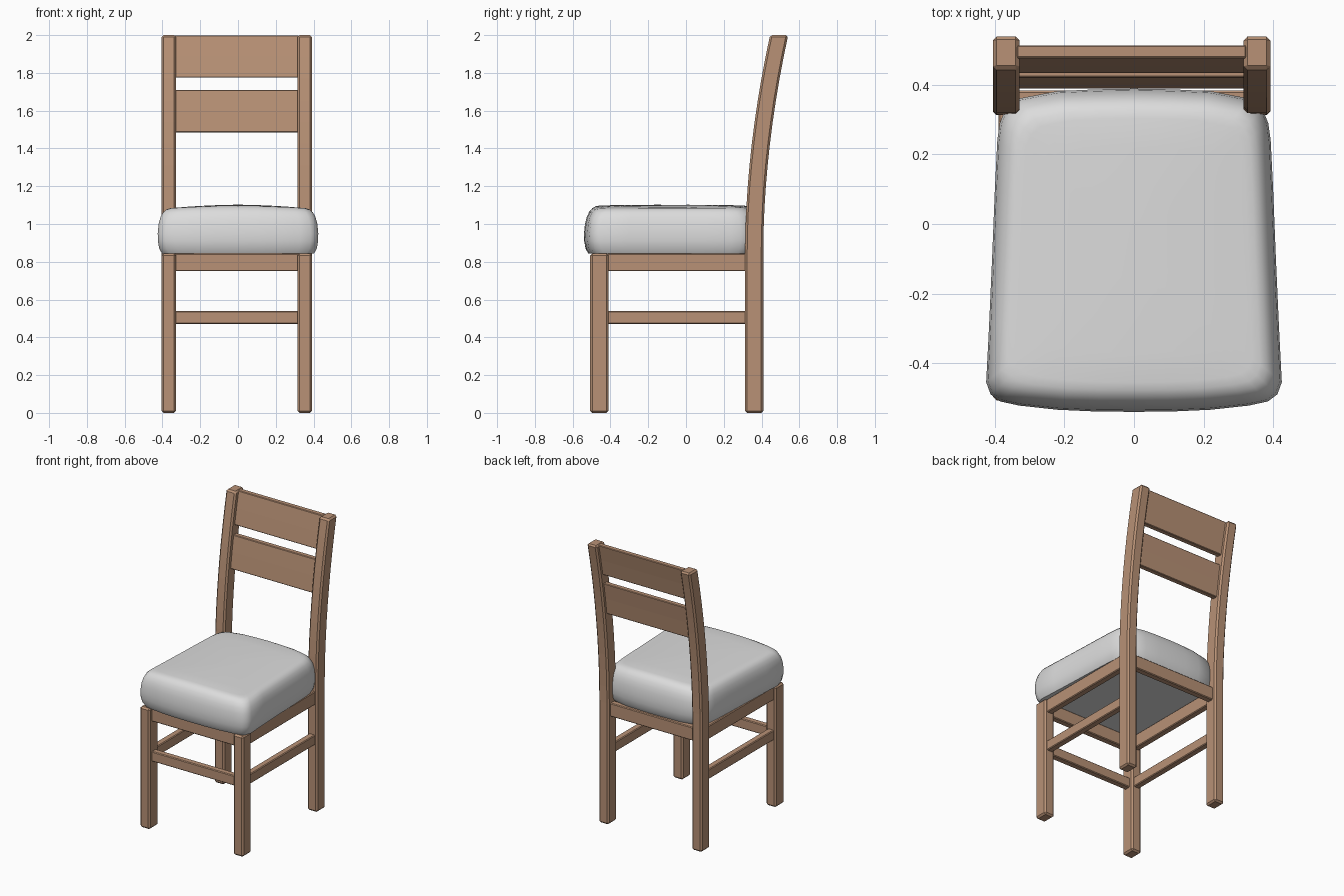
import bpy, bmesh, math

if "Cube" in bpy.data.objects:
    bpy.data.objects.remove(bpy.data.objects["Cube"])

def material(name, rgb):
    m = bpy.data.materials.new(name)
    m.diffuse_color = (*rgb, 1)
    m.use_nodes = True
    m.node_tree.nodes["Principled BSDF"].inputs["Base Color"].default_value = m.diffuse_color
    return m

WOOD = material("light brown wood", (0.48, 0.285, 0.18))
FABRIC = material("pale grey fabric", (0.72, 0.72, 0.72))
OX = -0.007          # the frame sits slightly off centre under the cushion

def loft(name, rings, mat, bevel=0.0, smooth=None):
    """Skin closed rings of points; cap both ends."""
    bm = bmesh.new()
    loops = [[bm.verts.new(p) for p in r] for r in rings]
    n = len(loops[0])
    for a, b in zip(loops, loops[1:]):
        for i in range(n):
            j = (i + 1) % n
            bm.faces.new((a[i], a[j], b[j], b[i]))
    bm.faces.new(loops[0][::-1])
    bm.faces.new(loops[-1])
    bmesh.ops.recalc_face_normals(bm, faces=bm.faces)
    me = bpy.data.meshes.new(name)
    bm.to_mesh(me)
    bm.free()
    me.materials.append(mat)
    ob = bpy.data.objects.new(name, me)
    bpy.context.collection.objects.link(ob)
    if bevel:
        mod = ob.modifiers.new("chamfer", 'BEVEL')
        mod.width = bevel
        mod.segments = 1
        mod.limit_method = 'ANGLE'
        mod.angle_limit = math.radians(40)
    if smooth:
        bpy.ops.object.select_all(action='DESELECT')
        ob.select_set(True)
        bpy.context.view_layer.objects.active = ob
        bpy.ops.object.shade_smooth_by_angle(angle=math.radians(smooth))
    return ob

def rect(x, y, z, w, d):
    return [(x + sx * w / 2, y + sy * d / 2, z)
            for sx, sy in ((-1, -1), (1, -1), (1, 1), (-1, 1))]

def bar(name, x, y, w, d, z0, z1, bevel=0.005):
    return loft(name, [rect(x, y, z0, w, d), rect(x, y, z1, w, d)], WOOD, bevel)

# Centre line of the curved back posts: straight below, sweeping back above
def post_y(z):
    t = max(0.0, (z - 0.85) / 1.15)
    return 0.361 + 0.132 * t ** 1.9

LEG_X, FRONT_Y, BACK_Y = 0.3605, -0.459, 0.361
LEG_W, LEG_D, RAIL = 0.077, 0.096, 0.045

for side, s in (("left", -1), ("right", 1)):
    x = OX + s * LEG_X
    # Legs and back posts
    bar("front_leg_" + side, x, FRONT_Y, LEG_W, LEG_D, 0, 0.845, 0.011)
    heights = [0] + [0.85 + 1.15 * i / 10 for i in range(11)]
    loft("back_post_" + side,
         [rect(x, post_y(z), z, LEG_W, LEG_D) for z in heights], WOOD, 0.011)
    # Side rails
    mid, depth = (FRONT_Y + BACK_Y) / 2, BACK_Y - FRONT_Y - 0.08
    bar("side_apron_" + side, x, mid, RAIL, depth, 0.75, 0.844)
    bar("side_stretcher_" + side, x, mid, RAIL, depth, 0.47, 0.54)

# Front and back rails
span = 2 * LEG_X - 0.06
bar("front_apron", OX, FRONT_Y, span, RAIL, 0.75, 0.844)
bar("back_apron", OX, BACK_Y, span, RAIL, 0.75, 0.844)
bar("front_stretcher", OX, FRONT_Y, span, RAIL, 0.47, 0.54)

# Backrest slats follow the lean of the posts
for name, z0, z1 in (("lower_slat", 1.485, 1.71), ("top_slat", 1.775, 1.998)):
    zs = [z0, (z0 + z1) / 2, z1]
    loft(name, [rect(OX, post_y(z) + 0.003, z, span, 0.036) for z in zs], WOOD, 0.004)

# Cushion: half outline from front centre to back centre, mirrored
half = [(0, -0.54), (0.11, -0.539), (0.22, -0.534), (0.33, -0.522), (0.385, -0.51),
        (0.412, -0.49), (0.425, -0.455), (0.417, -0.3), (0.408, -0.1), (0.4, 0.1),
        (0.393, 0.24), (0.386, 0.29), (0.37, 0.33), (0.335, 0.36), (0.22, 0.382),
        (0.11, 0.387), (0, 0.389)]
outline = half + [(-x, y) for x, y in half[-2:0:-1]]

def cushion_ring(inset, z, crown):
    kx, ky, cy = 1 - inset / 0.425, 1 - inset / 0.465, -0.075
    return [(x * kx, cy + (y - cy) * ky, z - crown * (x * kx / 0.345) ** 2)
            for x, y in outline]

profile = [(0.022, 0.845, 0), (0.008, 0.87, 0), (0.001, 0.91, 0), (0, 0.95, 0),
           (0.005, 1.0, 0), (0.014, 1.035, 0), (0.027, 1.064, 0.003),
           (0.043, 1.083, 0.006), (0.062, 1.094, 0.01), (0.085, 1.098, 0.013),
           (0.17, 1.1, 0.014), (0.28, 1.101, 0.014), (0.38, 1.102, 0.014)]
loft("seat_cushion", [cushion_ring(*p) for p in profile], FABRIC, smooth=50)
